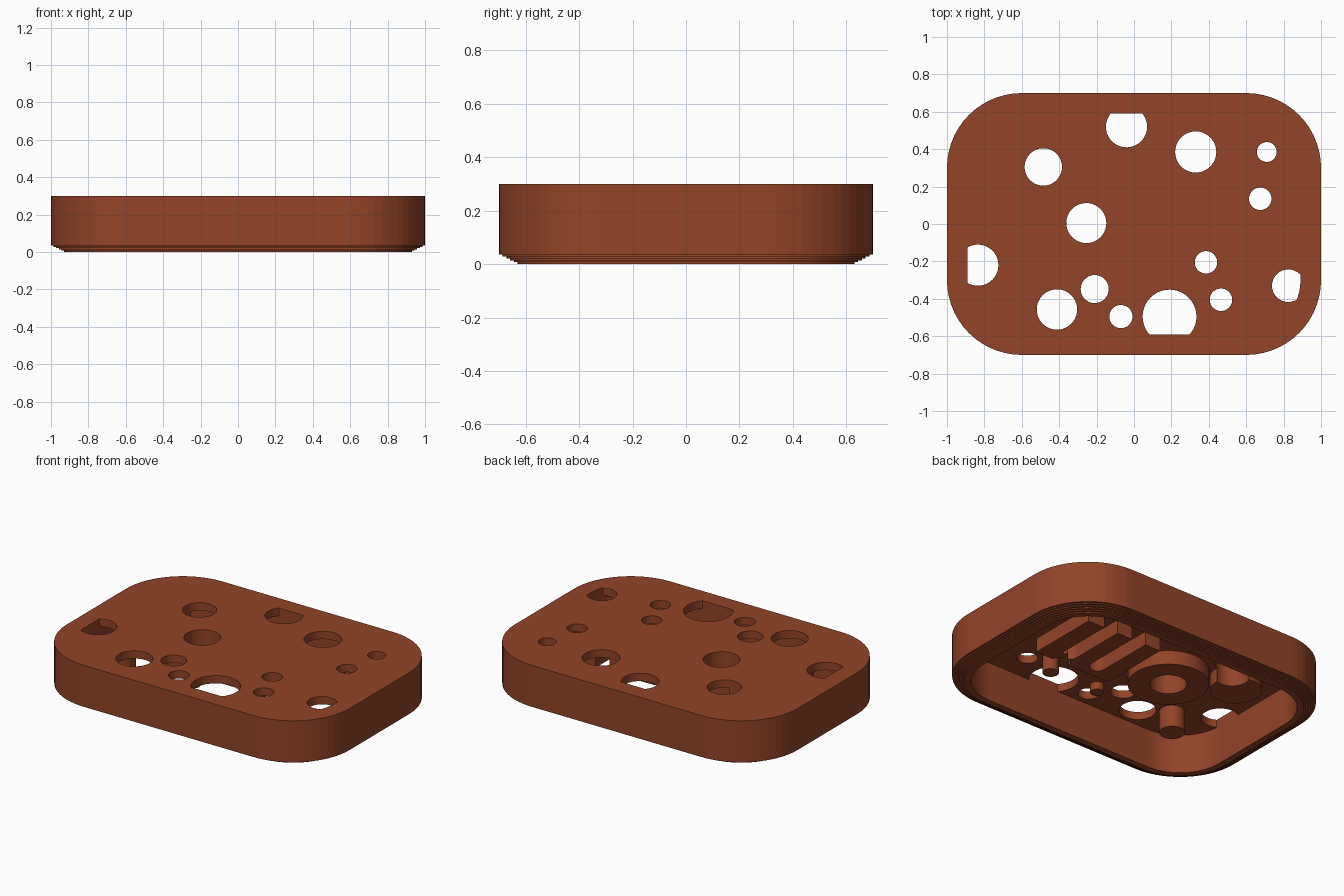
import bpy, bmesh, math

cube = bpy.data.objects.get("Cube")
if cube:
    bpy.data.objects.remove(cube, do_unlink=True)

clay = bpy.data.materials.new("clay_red")
clay.use_nodes = True
colour = (0.29, 0.057, 0.022, 1)
clay.diffuse_color = colour
clay.node_tree.nodes["Principled BSDF"].inputs["Base Color"].default_value = colour

WALL = 0.11
PLATE_Z = 0.25
TOP = 0.3


def make_object(name, bm):
    bmesh.ops.recalc_face_normals(bm, faces=bm.faces)
    mesh = bpy.data.meshes.new(name)
    bm.to_mesh(mesh)
    bm.free()
    mesh.materials.append(clay)
    obj = bpy.data.objects.new(name, mesh)
    bpy.context.collection.objects.link(obj)
    return obj


def outline(inset, steps=14):
    """Rounded rectangle outline, pulled inwards by inset."""
    pts = []
    for k, (sx, sy) in enumerate([(1, 1), (-1, 1), (-1, -1), (1, -1)]):
        for i in range(steps + 1):
            a = math.pi / 2 * (k + i / steps)
            r = 0.4 - inset
            pts.append((0.6 * sx + r * math.cos(a), 0.3 * sy + r * math.sin(a)))
    return pts


def loft(name, profile):
    """Solid through (inset, z) levels of the rounded rectangle."""
    bm = bmesh.new()
    rings = [[bm.verts.new((x, y, z)) for x, y in outline(inset)] for inset, z in profile]
    for low, high in zip(rings, rings[1:]):
        for i in range(len(low)):
            j = (i + 1) % len(low)
            bm.faces.new((low[i], low[j], high[j], high[i]))
    bm.faces.new(rings[0][::-1])
    bm.faces.new(rings[-1])
    return make_object(name, bm)


def cylinders(name, circles, z0, z1, sides=40):
    bm = bmesh.new()
    for x, y, r in circles:
        made = bmesh.ops.create_cone(bm, cap_ends=True, segments=sides,
                                     radius1=r, radius2=r, depth=z1 - z0)
        bmesh.ops.translate(bm, verts=made["verts"], vec=(x, y, (z0 + z1) / 2))
    return make_object(name, bm)


def box(name, x0, x1, y0, y1, z0, z1):
    bm = bmesh.new()
    bmesh.ops.create_cube(bm, size=1)
    bmesh.ops.scale(bm, verts=bm.verts, vec=(x1 - x0, y1 - y0, z1 - z0))
    bmesh.ops.translate(bm, verts=bm.verts,
                        vec=((x0 + x1) / 2, (y0 + y1) / 2, (z0 + z1) / 2))
    return make_object(name, bm)


def combine(obj, other, operation="DIFFERENCE"):
    mod = obj.modifiers.new("cut", "BOOLEAN")
    mod.object, mod.operation, mod.solver = other, operation, "EXACT"
    graph = bpy.context.evaluated_depsgraph_get()
    mesh = bpy.data.meshes.new_from_object(obj.evaluated_get(graph))
    obj.modifiers.clear()
    obj.data = mesh


def discard(*objs):
    for obj in objs:
        bpy.data.objects.remove(obj, do_unlink=True)


# Round holes, limited to the space inside the walls
holes = [(-0.04, 0.52, 0.11), (0.33, 0.385, 0.11), (0.71, 0.385, 0.053),
         (0.675, 0.135, 0.06), (-0.485, 0.305, 0.1), (-0.255, 0.005, 0.107),
         (-0.835, -0.22, 0.11), (0.825, -0.33, 0.087), (0.385, -0.205, 0.06),
         (0.465, -0.405, 0.06), (0.19, -0.495, 0.144), (-0.07, -0.495, 0.062),
         (-0.21, -0.348, 0.075), (-0.412, -0.457, 0.108)]
hole_cutter = cylinders("hole_cutter", holes, -0.2, 0.5)
limit = loft("hole_limit", [(WALL, -0.1), (WALL, 0.4)])
combine(hole_cutter, limit, "INTERSECT")

# Hollow tray with a stepped bevel round the open bottom edge
STEPS = 5
profile = []
for i in range(STEPS):
    inset = 0.07 * (1 - i / STEPS)
    profile += [(inset, 0.035 * i / STEPS), (inset, 0.035 * (i + 1) / STEPS)]
profile += [(0, 0.035), (0, TOP)]
shell = loft("shell", profile)
cavity = loft("cavity_cutter", [(WALL, -0.1), (WALL, PLATE_Z)])
combine(shell, cavity)
combine(shell, hole_cutter)

# Ribbed block under the plate, with two round-ended slots
ribs = box("ribbed_block", 0.03, 0.57, -0.2, 0.27, 0.16, PLATE_Z + 0.01)
for x in (0.19, 0.4):
    slot = box("slot_cutter", x - 0.05, x + 0.05, -0.1, 0.4, 0.1, 0.4)
    end = cylinders("slot_end_cutter", [(x, -0.1, 0.05)], 0.1, 0.4)
    combine(ribs, slot)
    combine(ribs, end)
    discard(slot, end)

# Tube, crescent and small posts under the plate
parts = [
    ribs,
    cylinders("tube", [(-0.255, 0.005, 0.235)], 0.16, PLATE_Z + 0.01, 64),
    cylinders("crescent", [(-0.6, 0.2, 0.15)], 0.16, PLATE_Z + 0.01),
    cylinders("corner_post", [(-0.574, -0.342, 0.075)], 0.11, PLATE_Z + 0.01),
    cylinders("slim_post", [(0.364, -0.317, 0.048)], 0.15, PLATE_Z + 0.01),
    cylinders("short_post", [(-0.044, -0.385, 0.04)], 0.2, PLATE_Z + 0.01),
]
for part in parts:
    combine(part, hole_cutter)
discard(hole_cutter, limit, cavity)
